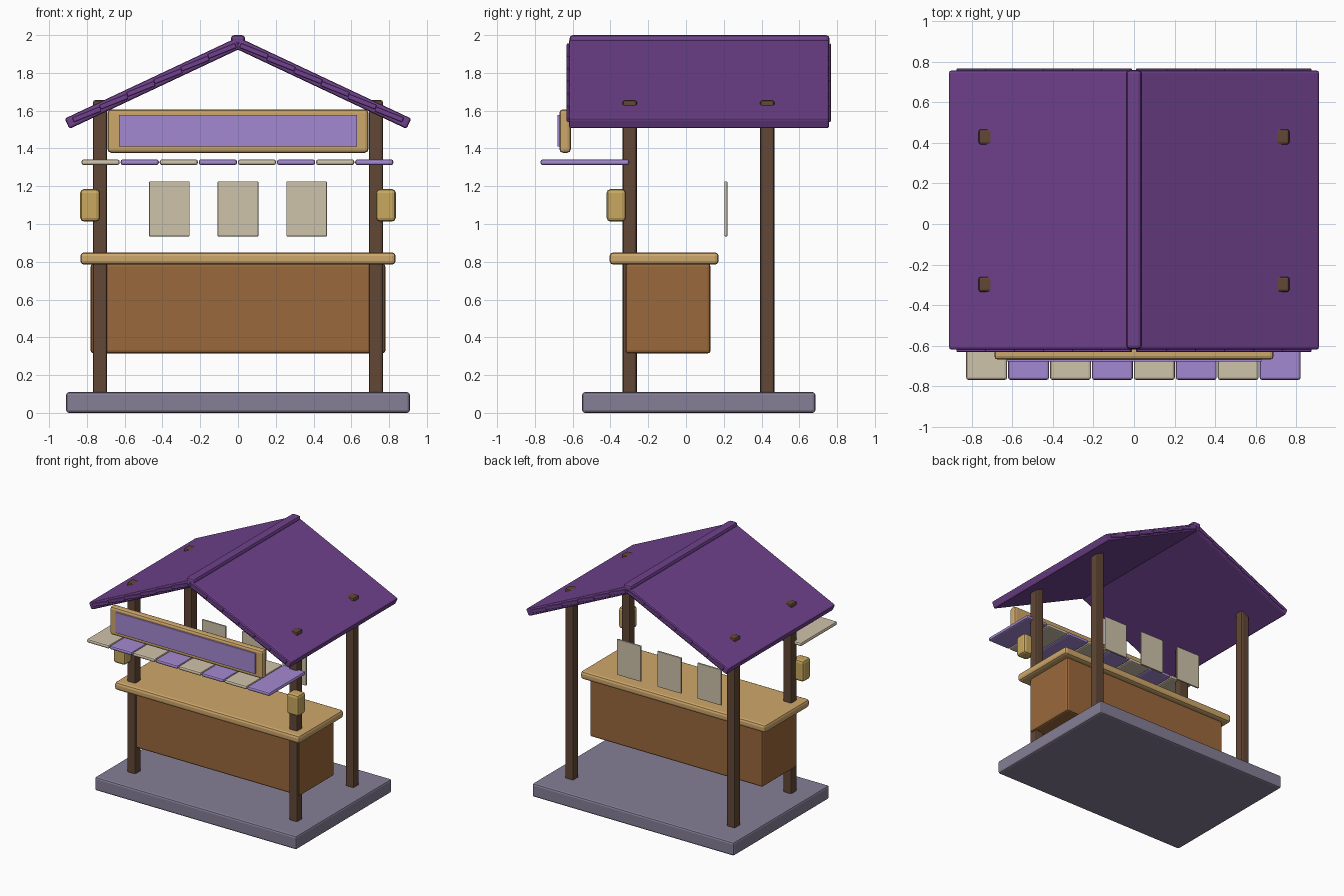
import bpy, bmesh
from math import atan, cos
from mathutils import Matrix, Vector

cube = bpy.data.objects.get("Cube")
if cube:
    bpy.data.objects.remove(cube, do_unlink=True)


def material(name, rgb):
    """Flat material from display RGB in 0-255."""
    lin = [((c / 255 + 0.055) / 1.055) ** 2.4 for c in rgb] + [1]
    m = bpy.data.materials.new(name)
    m.use_nodes = True
    m.diffuse_color = lin
    bsdf = next(n for n in m.node_tree.nodes if n.type == "BSDF_PRINCIPLED")
    bsdf.inputs["Base Color"].default_value = lin
    bsdf.inputs["Roughness"].default_value = 0.8
    return m


stone = material("grey violet stone", (134, 126, 150))
dark_wood = material("dark wood", (97, 71, 53))
brown_wood = material("brown wood", (154, 104, 59))
light_wood = material("light wood", (206, 167, 107))
brass = material("lantern yellow", (202, 169, 96))
purple = material("roof purple", (111, 65, 140))
lavender = material("lavender", (164, 137, 209))
cream = material("cream", (207, 195, 170))


def box(name, xs, ys, zs, mat, bevel=0.015, tilt=0):
    """Bevelled box from its extents, tilted about y around its own centre."""
    spans = (xs, ys, zs)
    size = Vector([b - a for a, b in spans])
    centre = Vector([(a + b) / 2 for a, b in spans])
    bm = bmesh.new()
    bmesh.ops.create_cube(bm, size=1, matrix=Matrix.Diagonal(size).to_4x4())
    if bevel:
        bmesh.ops.bevel(bm, geom=bm.edges[:], offset=bevel, segments=2,
                        profile=0.5, affect="EDGES")
    mesh = bpy.data.meshes.new(name)
    bm.to_mesh(mesh)
    bm.free()
    mesh.materials.append(mat)
    obj = bpy.data.objects.new(name, mesh)
    obj.location = centre
    obj.rotation_euler.y = tilt
    bpy.context.collection.objects.link(obj)
    return obj


def around(c, width):
    return (c - width / 2, c + width / 2)


# Floor slab and counter
box("base", (-0.91, 0.91), (-0.55, 0.685), (0, 0.11), stone)
box("counter_body", (-0.78, 0.78), (-0.32, 0.13), (0.315, 0.79), brown_wood)
box("counter_top", (-0.835, 0.835), (-0.405, 0.173), (0.785, 0.85), light_wood, 0.02)

# Roof slope: mid line of each slab runs from the ridge down to the eave
SLOPE = 0.47
ANGLE = atan(SLOPE)
RIDGE_MID = 1.956
EAVE_X = 0.905


def mid_z(x):
    return RIDGE_MID - SLOPE * x


for side, label in ((1, "left"), (-1, "right")):
    # Posts, their tops just breaking through the roof
    for y, place in ((-0.298, "front"), (0.43, "back")):
        box(f"{place}_post_{label}", around(side * 0.73, 0.075), around(y, 0.075),
            (0.1, 1.656), dark_wood, 0.012)
    # Lantern on the front post
    box(f"lantern_{label}", around(side * 0.783, 0.105), (-0.42, -0.318),
        (1.013, 1.185), brass, 0.02)
    # Roof slab
    x = EAVE_X / 2
    box(f"roof_slab_{label}", around(side * x, EAVE_X / cos(ANGLE)), (-0.62, 0.758),
        around(mid_z(x), 0.06), purple, 0.012, side * ANGLE)
    # Shingle courses whose ends peek out of the gables
    for i in range(6):
        x = 0.8 - 0.143 * i
        box(f"shingle_{label}_{i}", around(side * x, 0.158), (-0.632, 0.768),
            around(mid_z(x), 0.026), purple, 0.006, side * (ANGLE - 0.06))

box("ridge_cap", (-0.038, 0.038), (-0.617, 0.76), (1.945, 2.0), purple, 0.018)

# Sign board with a coloured panel
box("sign_frame", (-0.69, 0.69), (-0.67, -0.61), (1.377, 1.607), light_wood, 0.018)
box("sign_panel", (-0.63, 0.63), (-0.68, -0.665), (1.41, 1.578), lavender, 0.003)

# Flat awning of alternating strips
for i in range(8):
    box(f"awning_strip_{i}", around(0.207 * (i - 3.5) - 0.003, 0.202), (-0.77, -0.3),
        around(1.327, 0.03), lavender if i % 2 else cream, 0.012)

# Hanging cards behind the counter
for i in (-1, 0, 1):
    box(f"hanging_card_{i + 2}", around(0.363 * i, 0.215), (0.204, 0.219),
        (0.935, 1.225), cream, 0.003)
